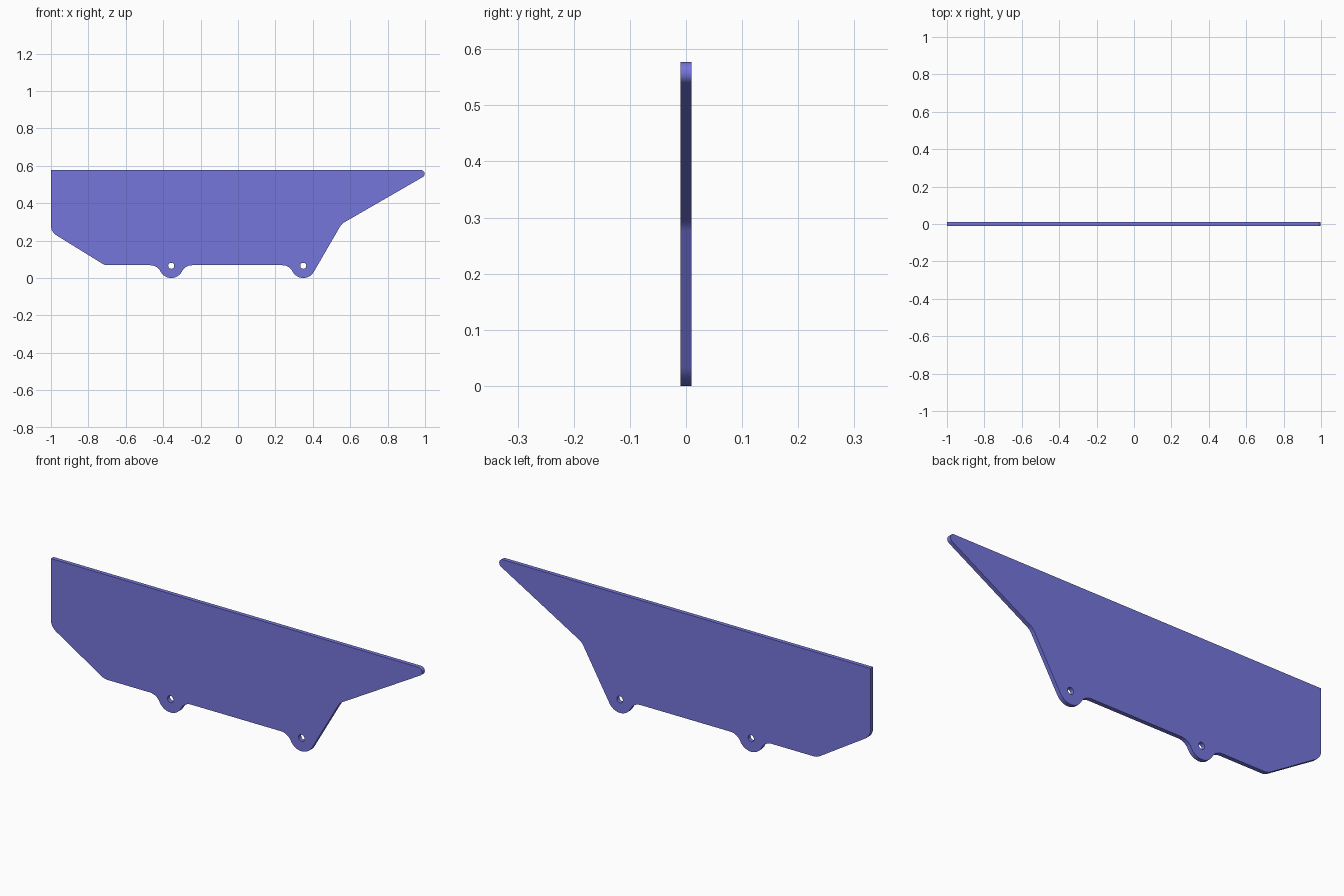
import bpy, bmesh
from math import pi, sin, cos, tan, acos, sqrt, radians
from mathutils import Vector, Matrix

if "Cube" in bpy.data.objects:
    bpy.data.objects.remove(bpy.data.objects["Cube"])

TOP, BASE, HALF_T = 0.577, 0.068, 0.01
LUG_R, LUG_Z, FIL = 0.065, 0.065, 0.06
LUGS = (-0.357, 0.349)


def arc(cx, cz, r, a0, a1, n=14):
    """Points on an arc, angles in degrees."""
    return [(cx + r * cos(radians(a0 + (a1 - a0) * i / n)),
             cz + r * sin(radians(a0 + (a1 - a0) * i / n))) for i in range(n + 1)]


def fillet(prev, corner, nxt, r, n=10):
    """Rounded replacement for a corner of the outline."""
    c = Vector(corner)
    u, v = (Vector(prev) - c).normalized(), (Vector(nxt) - c).normalized()
    half = acos(u.dot(v)) / 2
    centre = c + (u + v).normalized() * (r / sin(half))
    a = c + u * (r / tan(half)) - centre
    b = c + v * (r / tan(half)) - centre
    total = a.angle(b)
    pts = []
    for i in range(n + 1):
        t = i / n
        p = centre + (a * sin((1 - t) * total) + b * sin(t * total)) / sin(total)
        pts.append((p.x, p.y))
    return pts


# lug geometry: concave blend between the straight bottom edge and the round lug
dz = LUG_Z - (BASE - FIL)
dx = sqrt((LUG_R + FIL) ** 2 - dz ** 2)
ang = acos(dx / (LUG_R + FIL)) * 180 / pi


def lug(x, full):
    pts = arc(x - dx, BASE - FIL, FIL, 90, ang)
    pts += arc(x, LUG_Z, LUG_R, 180 + ang, 360 - ang if full else 330, 24)[1:]
    if full:
        pts += arc(x + dx, BASE - FIL, FIL, 180 - ang, 90)[1:]
    return pts


# outline corners
top_left, left_low, base_left = (-1, TOP), (-1, 0.246), (-0.712, BASE)
knee, tip = (0.554, 0.289), (1.053, TOP)
outline = [top_left]
outline += fillet(top_left, left_low, base_left, 0.06)
outline += fillet(left_low, base_left, (0, BASE), 0.06)
outline += lug(LUGS[0], True) + lug(LUGS[1], False)
outline += fillet(outline[-1], knee, tip, 0.06)
outline += fillet(knee, tip, top_left, 0.02, 16)

# plate: filled profile with two pin holes
curve = bpy.data.curves.new("side_plate", 'CURVE')
curve.dimensions, curve.fill_mode, curve.extrude = '2D', 'BOTH', HALF_T
for pts in [outline] + [arc(x, LUG_Z, 0.016, 0, 348.75, 31) for x in LUGS]:
    s = curve.splines.new('POLY')
    s.points.add(len(pts) - 1)
    for p, (x, z) in zip(s.points, pts):
        p.co = (x, z, 0, 1)
    s.use_cyclic_u = True
plate = bpy.data.objects.new("side_plate", curve)
bpy.context.collection.objects.link(plate)
bpy.context.view_layer.objects.active = plate
plate.select_set(True)
bpy.ops.object.convert(target='MESH')
plate = bpy.context.object
plate.data.transform(Matrix.Rotation(pi / 2, 4, 'X'))

# weld the caps to the rim
bm = bmesh.new()
bm.from_mesh(plate.data)
bmesh.ops.remove_doubles(bm, verts=bm.verts, dist=1e-5)
bmesh.ops.recalc_face_normals(bm, faces=bm.faces)
bm.to_mesh(plate.data)
bm.free()
bpy.ops.object.shade_smooth_by_angle(angle=radians(30))

# violet finish
mat = bpy.data.materials.new("violet")
mat.diffuse_color = (0.18, 0.18, 0.72, 1)
mat.use_nodes = True
mat.node_tree.nodes["Principled BSDF"].inputs["Base Color"].default_value = mat.diffuse_color
plate.data.materials.clear()
plate.data.materials.append(mat)
